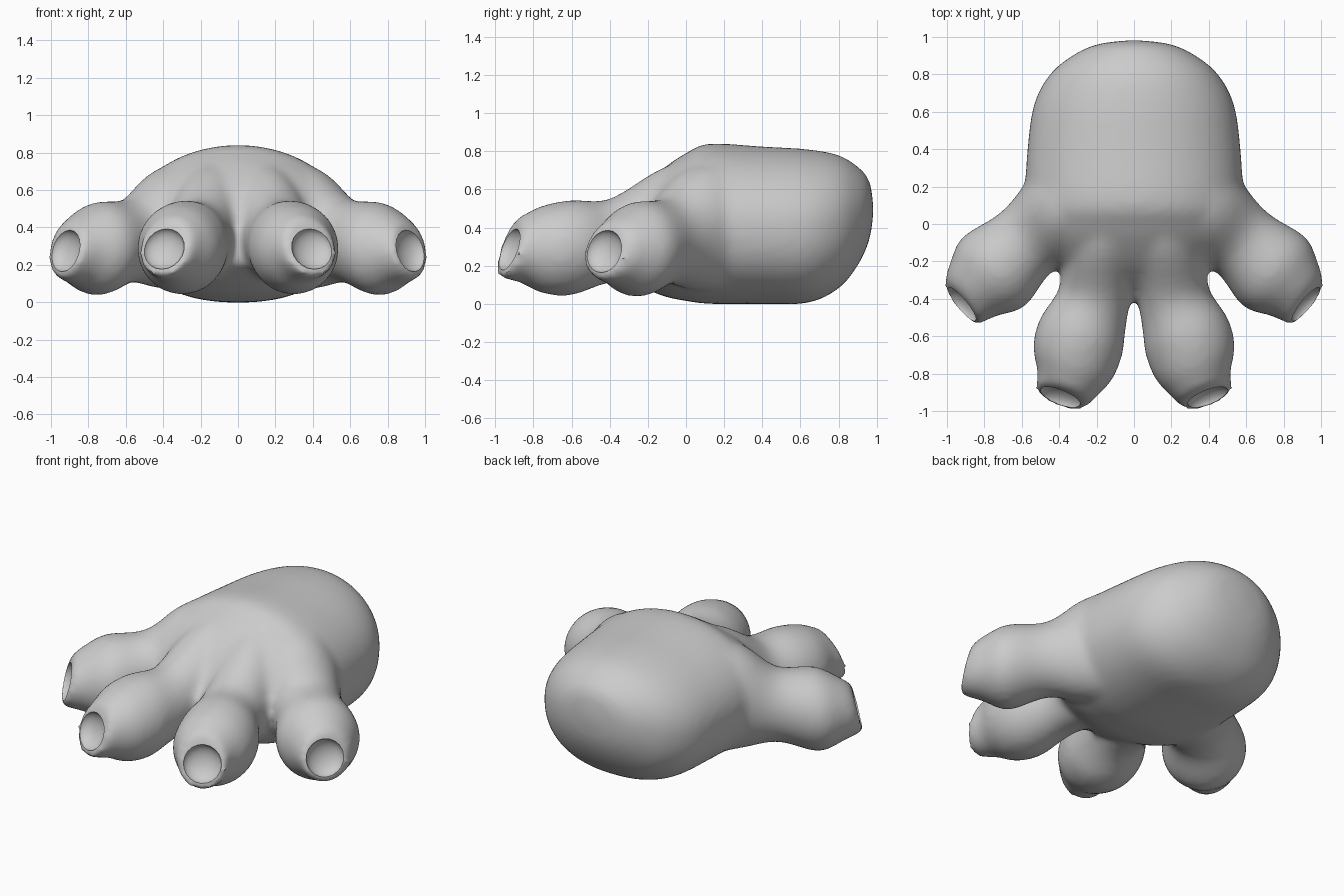
import bpy, bmesh
from math import cos, sin, tau
from mathutils import Vector

if "Cube" in bpy.data.objects:
    bpy.data.objects.remove(bpy.data.objects["Cube"])

UP = Vector((0, 0, 1))
STEPS = 4


def spow(v, p):
    return abs(v) ** p * (1 if v >= 0 else -1)


# Smooth interpolation between rings (x, y, z, half width, half height)
def refine(rings):
    out = []
    last = len(rings) - 1
    for i in range(last):
        quad = [rings[max(i - 1, 0)], rings[i], rings[i + 1], rings[min(i + 2, last)]]
        for s in range(STEPS):
            t = s / STEPS
            out.append([b + 0.5 * t * (c - a + t * (2*a - 5*b + 4*c - d + t * (3*(b - c) + d - a)))
                        for a, b, c, d in zip(*quad)])
    return out + [list(rings[-1])]


# Skin a chain of rings into a closed solid
def loft(bm, rings, mirror=1, end_dir=None, n=32, low_power=2.0):
    rings = refine(rings)
    pts = [Vector((r[0] * mirror, r[1], r[2])) for r in rings]
    loops = []
    for i, r in enumerate(rings):
        w, h = r[3:]
        d = pts[min(i + 1, len(pts) - 1)] - pts[max(i - 1, 0)]
        d.z = 0
        d.normalize()
        if end_dir:  # tilt the last rings towards the toe end plane
            f = max(0, 1 - (len(pts) - 1 - i) / STEPS)
            d = d.lerp(Vector((end_dir[0] * mirror, end_dir[1], end_dir[2])), f)
        side = d.cross(UP).normalized()
        up = side.cross(d).normalized()
        loop = []
        for k in range(n):
            c, s = cos(tau * k / n), sin(tau * k / n)
            p = 2 / low_power if s < 0 else 1
            loop.append(bm.verts.new(pts[i] + side * w * spow(c, p) + up * h * spow(s, p)))
        loops.append(loop)
    for a, b in zip(loops, loops[1:]):
        for k in range(n):
            j = (k + 1) % n
            bm.faces.new((a[k], a[j], b[j], b[k]))
    bm.faces.new(loops[0][::-1])
    bm.faces.new(loops[-1])


def make_object(name, bm):
    bmesh.ops.recalc_face_normals(bm, faces=bm.faces[:])
    me = bpy.data.meshes.new(name)
    bm.to_mesh(me)
    bm.free()
    ob = bpy.data.objects.new(name, me)
    bpy.context.collection.objects.link(ob)
    return ob


bm = bmesh.new()

# Palm: y, half width, bottom, top
palm = [(0.982, 0.04, 0.46, 0.53), (0.96, 0.20, 0.33, 0.65), (0.90, 0.33, 0.20, 0.72),
        (0.80, 0.45, 0.08, 0.78), (0.64, 0.535, 0.005, 0.81), (0.40, 0.57, 0.0, 0.825),
        (0.12, 0.585, 0.0, 0.84), (0.0, 0.58, 0.015, 0.79), (-0.12, 0.53, 0.04, 0.71),
        (-0.25, 0.39, 0.10, 0.59), (-0.41, 0.20, 0.20, 0.38)]
loft(bm, [(0, y, (a + b) / 2, w, (b - a) / 2) for y, w, a, b in palm], n=48, low_power=2.3)

# Toes: inner and outer, mirrored left and right
inner = [(0.11, 0.12, 0.44, 0.24, 0.37), (0.17, -0.15, 0.40, 0.21, 0.30),
         (0.215, -0.40, 0.33, 0.195, 0.22), (0.285, -0.60, 0.295, 0.24, 0.25),
         (0.32, -0.75, 0.285, 0.225, 0.23), (0.36, -0.86, 0.285, 0.17, 0.175),
         (0.395, -0.927, 0.285, 0.145, 0.155)]
outer = [(0.20, 0.22, 0.42, 0.33, 0.38), (0.42, 0.03, 0.39, 0.25, 0.315),
         (0.58, -0.10, 0.33, 0.21, 0.225), (0.75, -0.255, 0.285, 0.25, 0.25),
         (0.86, -0.36, 0.275, 0.185, 0.185), (0.922, -0.43, 0.275, 0.14, 0.145)]
inner_dir, outer_dir = (0.35, -0.90, 0.35), (0.77, -0.62, 0.25)
for m in (1, -1):
    loft(bm, inner, m, inner_dir)
    loft(bm, outer, m, outer_dir)
paw = make_object("paw", bm)

# Blend palm and toes into one skin
rm = paw.modifiers.new("blend", 'REMESH')
rm.mode = 'VOXEL'
rm.voxel_size = 0.022
sm = paw.modifiers.new("soften", 'SMOOTH')
sm.factor = 0.5
sm.iterations = 12

# Claw sockets: shallow hollows in the toe ends
bm = bmesh.new()
for m in (1, -1):
    for toe, d in ((inner, inner_dir), (outer, outer_dir)):
        d = Vector(d).normalized()
        c = Vector(toe[-1][:3]) + d * 0.01
        c.x *= m
        d.x *= m
        rot = d.to_track_quat('Z', 'Y').to_matrix().to_4x4()
        vs = bmesh.ops.create_uvsphere(bm, u_segments=20, v_segments=12, radius=1)['verts']
        bmesh.ops.scale(bm, vec=(0.117, 0.117, 0.07), verts=vs)
        bmesh.ops.transform(bm, matrix=rot, verts=vs)
        bmesh.ops.translate(bm, vec=c, verts=vs)
cutter = make_object("socket_cutter", bm)
cut = paw.modifiers.new("sockets", 'BOOLEAN')
cut.operation = 'DIFFERENCE'
cut.object = cutter
cut.solver = 'EXACT'

# Bake the modifiers, drop the cutter, shade smooth
bpy.context.view_layer.objects.active = paw
paw.select_set(True)
for name in [m.name for m in paw.modifiers]:
    bpy.ops.object.modifier_apply(modifier=name)
bpy.data.objects.remove(cutter, do_unlink=True)
bpy.ops.object.shade_smooth_by_angle(angle=0.7)
